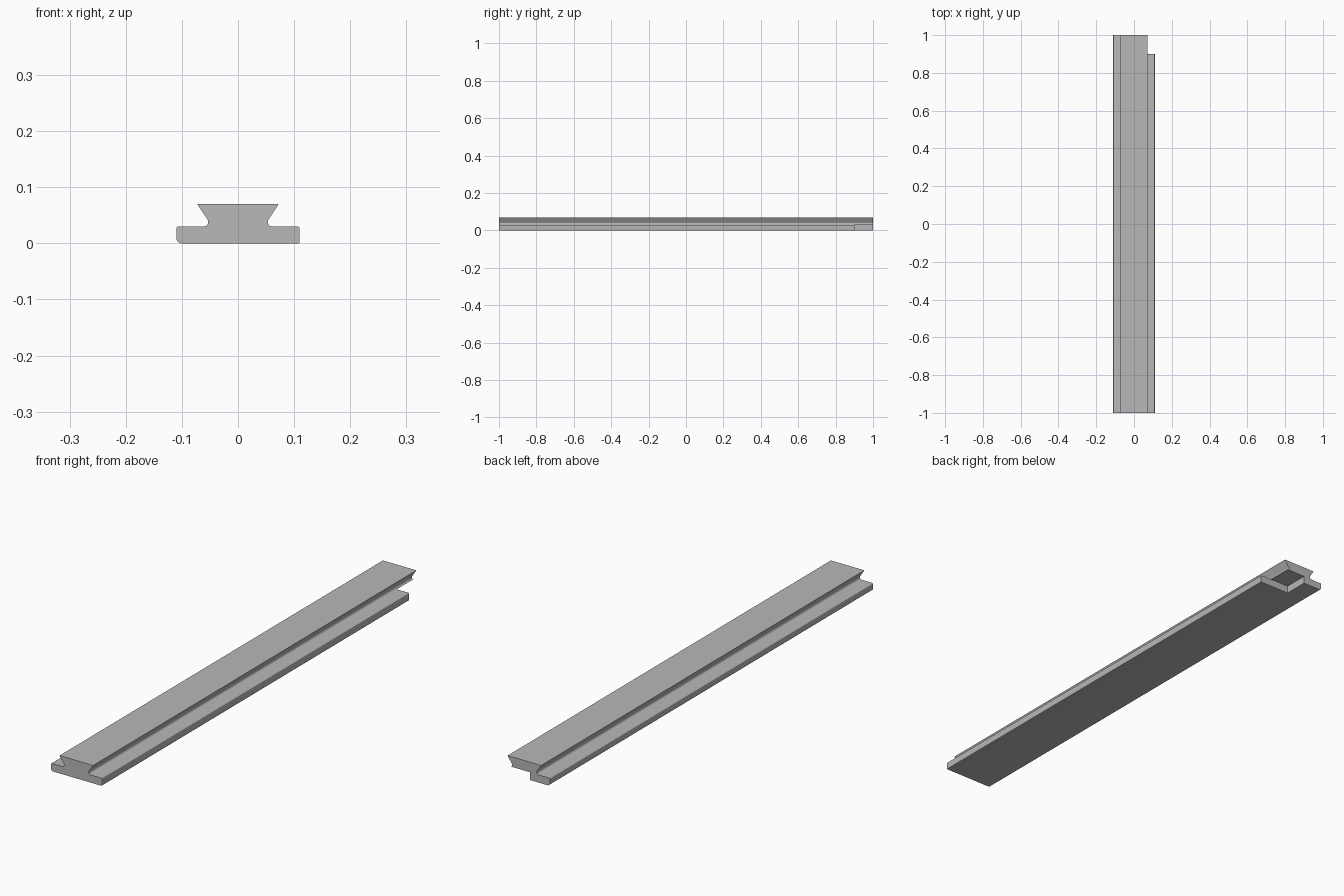
import bpy, bmesh
from math import radians, sin, cos
from mathutils import Vector

cube = bpy.data.objects.get("Cube")
if cube:
    bpy.data.objects.remove(cube, do_unlink=True)

HALF_LENGTH = 1.0
HALF_WIDTH = 0.11
FLANGE_TOP = 0.03
RAIL_TOP = 0.07

steel = bpy.data.materials.new("grey_steel")
steel.use_nodes = True
grey = (0.48, 0.48, 0.48, 1)
steel.diffuse_color = grey
steel.node_tree.nodes["Principled BSDF"].inputs["Base Color"].default_value = grey


def arc(cx, cz, radius, start, end, steps=6):
    angles = [radians(start + (end - start) * i / steps) for i in range(steps + 1)]
    return [(cx + radius * cos(a), cz + radius * sin(a)) for a in angles]


def prism(name, outline, y0, y1):
    """Extrude an x-z outline along y."""
    bm = bmesh.new()
    face = bm.faces.new([bm.verts.new((x, y0, z)) for x, z in outline])
    result = bmesh.ops.extrude_face_region(bm, geom=[face])
    moved = [v for v in result["geom"] if isinstance(v, bmesh.types.BMVert)]
    bmesh.ops.translate(bm, verts=moved, vec=Vector((0, y1 - y0, 0)))
    bmesh.ops.recalc_face_normals(bm, faces=bm.faces)
    mesh = bpy.data.meshes.new(name)
    bm.to_mesh(mesh)
    bm.free()
    mesh.materials.append(steel)
    obj = bpy.data.objects.new(name, mesh)
    bpy.context.collection.objects.link(obj)
    return obj


def upper_side(edge):
    """Flange edge, filleted neck and dovetail on the +x side, going up."""
    r = 0.004
    points = arc(HALF_WIDTH - r, FLANGE_TOP - r, r, 0, 90)
    points += arc(0.061, FLANGE_TOP + 0.008, 0.008, 270, 143, 8)
    return points + [(edge, RAIL_TOP)]


# Rail cross-section: flat base, waisted neck and flared head
right_side = upper_side(0.0725)
left_side = [(-x, z) for x, z in reversed(right_side)]
bottom = (arc(-HALF_WIDTH + 0.01, 0.01, 0.01, 180, 270)
          + arc(HALF_WIDTH - 0.002, 0.002, 0.002, 270, 360, 3))
rail = prism("dovetail_rail", right_side + left_side + bottom, -HALF_LENGTH, HALF_LENGTH)

# Notch under the back end on the left side
x0, x1, z0, z1 = -0.024, 0.15, -0.05, FLANGE_TOP + 0.0005
cutter = prism("notch_cutter", [(x0, z0), (x1, z0), (x1, z1), (x0, z1)], 0.9, 1.1)
cutter.hide_render = True
cut = rail.modifiers.new("notch", "BOOLEAN")
cut.operation = "DIFFERENCE"
cut.solver = "EXACT"
cut.object = cutter
bpy.context.view_layer.objects.active = rail
rail.select_set(True)
bpy.ops.object.modifier_apply(modifier=cut.name)
bpy.data.objects.remove(cutter, do_unlink=True)

# Smooth fillets with crisp edges
rail.data.shade_smooth()
rail.data.set_sharp_from_angle(angle=radians(30))
